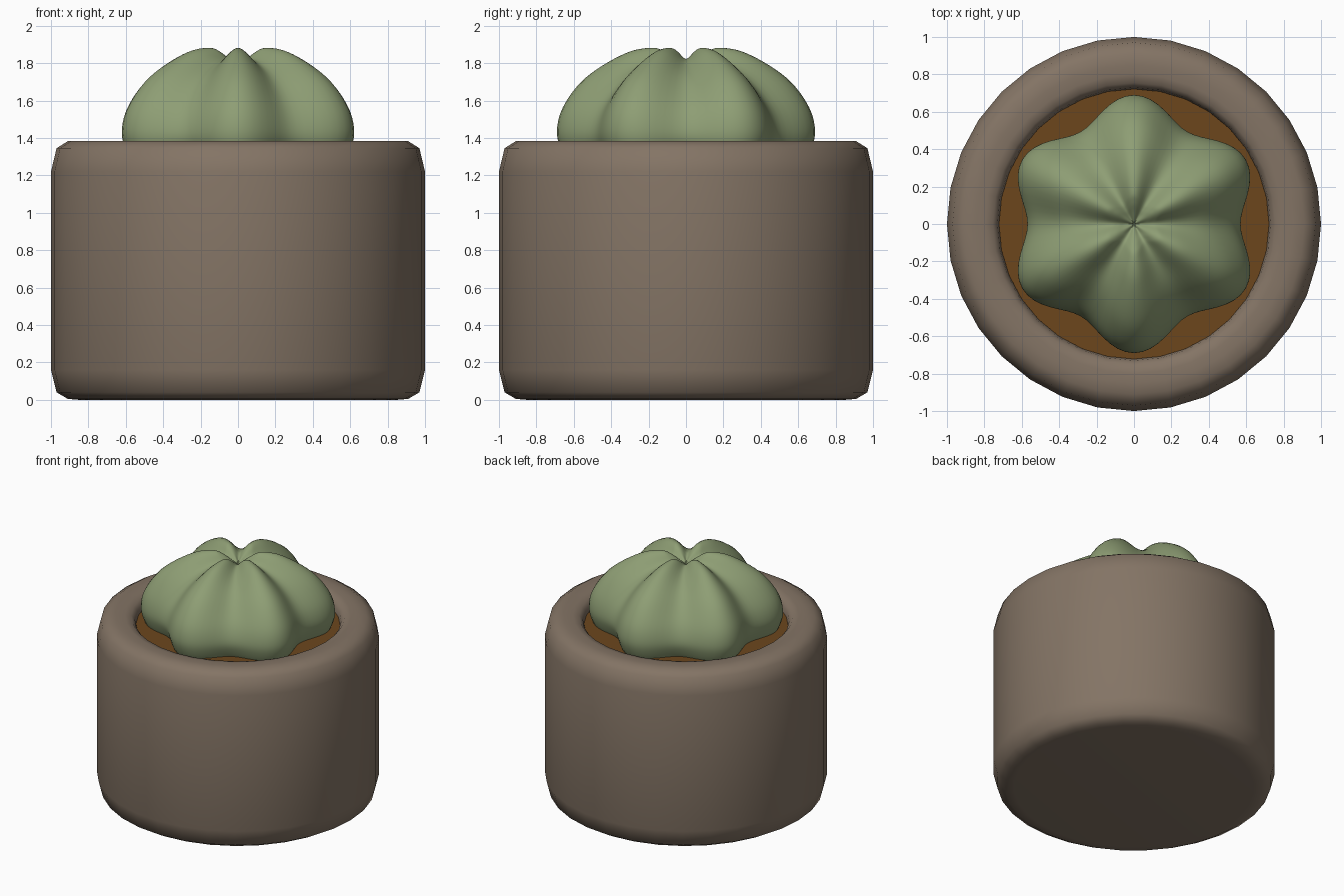
import bpy, bmesh
from math import cos, sin, pi

if "Cube" in bpy.data.objects:
    bpy.data.objects.remove(bpy.data.objects["Cube"])


def material(name, rgb):
    m = bpy.data.materials.new(name)
    m.diffuse_color = (*rgb, 1)
    m.use_nodes = True
    m.node_tree.nodes["Principled BSDF"].inputs["Base Color"].default_value = m.diffuse_color
    return m


def smooth_path(pts, n=5):
    """Catmull-Rom resampling of an (r, z) profile."""
    p = [pts[0]] + pts + [pts[-1]]
    out = []
    for i in range(1, len(p) - 2):
        for k in range(n):
            t = k / n
            out.append(tuple(0.5 * (2 * b + (c - a) * t + (2 * a - 5 * b + 4 * c - d) * t * t
                                    + (3 * b - a - 3 * c + d) * t ** 3)
                             for a, b, c, d in zip(*p[i - 1:i + 3])))
    return out + [pts[-1]]


def lathe(name, profile_at, segs, mat):
    """Sweep profile_at(angle) -> [(r, z)...] around z; r = 0 ends are merged."""
    bm = bmesh.new()
    rings = []
    for s in range(segs):
        a = 2 * pi * s / segs
        rings.append([bm.verts.new((r * cos(a), r * sin(a), z)) for r, z in profile_at(a)])
    for s in range(segs):
        A, B = rings[s], rings[(s + 1) % segs]
        for j in range(len(A) - 1):
            bm.faces.new((A[j], B[j], B[j + 1], A[j + 1]))
    bmesh.ops.remove_doubles(bm, verts=bm.verts, dist=1e-5)
    bmesh.ops.recalc_face_normals(bm, faces=bm.faces)
    me = bpy.data.meshes.new(name)
    bm.to_mesh(me)
    bm.free()
    ob = bpy.data.objects.new(name, me)
    bpy.context.collection.objects.link(ob)
    me.materials.append(mat)
    me.shade_smooth()
    return ob


# Pot: thick rounded wall, hollow at the top
pot_profile = [(0, 0), (0.85, 0), (0.91, 0.005), (0.97, 0.04), (1, 0.16), (1, 1.22),
               (0.97, 1.345), (0.91, 1.383), (0.85, 1.385), (0.80, 1.385), (0.755, 1.375),
               (0.73, 1.345), (0.72, 1.29), (0.72, 1.2)]
lathe("pot", lambda a: pot_profile, 32, material("clay", (0.23, 0.175, 0.13)))

# Soil disc just below the rim
lathe("soil", lambda a: [(0, 1.31), (0.722, 1.31)], 32, material("soil", (0.15, 0.062, 0.012)))

# Cactus: six ribs, blended between a ridge profile and a groove profile
ridge = smooth_path([(0, 1.785), (0.06, 1.825), (0.12, 1.865), (0.18, 1.882), (0.30, 1.862),
                     (0.45, 1.785), (0.57, 1.69), (0.66, 1.56), (0.69, 1.44), (0.67, 1.34),
                     (0.62, 1.25)])
groove = smooth_path([(0, 1.785), (0.045, 1.80), (0.085, 1.817), (0.13, 1.822), (0.22, 1.80),
                      (0.35, 1.735), (0.45, 1.65), (0.535, 1.54), (0.57, 1.43), (0.55, 1.34),
                      (0.50, 1.25)])


def rib(a):
    w = 0.5 + 0.5 * cos(6 * (a - pi / 2))
    return [(g[0] + (r[0] - g[0]) * w, g[1] + (r[1] - g[1]) * w) for r, g in zip(ridge, groove)]


lathe("cactus", rib, 96, material("cactus_green", (0.27, 0.34, 0.175)))
